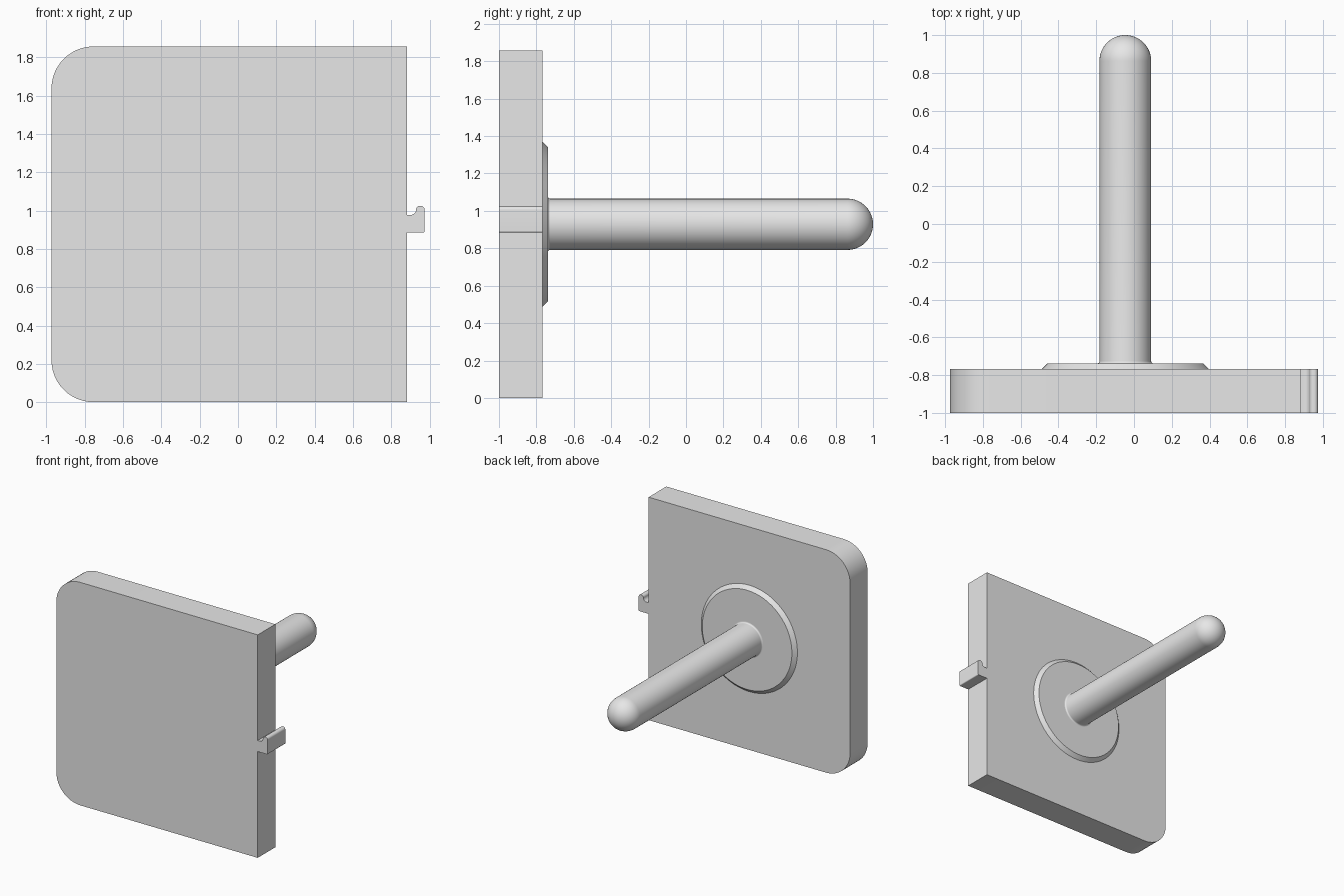
import bpy, bmesh, math
from mathutils import Vector, Matrix

if "Cube" in bpy.data.objects:
    bpy.data.objects.remove(bpy.data.objects["Cube"], do_unlink=True)

grey = bpy.data.materials.new("light_grey")
grey.use_nodes = True
grey.diffuse_color = (0.8, 0.8, 0.8, 1)
grey.node_tree.nodes["Principled BSDF"].inputs["Base Color"].default_value = (0.8, 0.8, 0.8, 1)

FRONT, BACK = -1.0, -0.768           # plate depth range
LEFT, RIGHT, HEIGHT = -0.974, 0.882, 1.857
CX, CZ = (LEFT + RIGHT) / 2, HEIGHT / 2


def finish(bm, name):
    """Turn a bmesh into a grey object with smooth curves and sharp edges."""
    bmesh.ops.recalc_face_normals(bm, faces=bm.faces)
    mesh = bpy.data.meshes.new(name)
    bm.to_mesh(mesh)
    bm.free()
    mesh.materials.append(grey)
    obj = bpy.data.objects.new(name, mesh)
    bpy.context.collection.objects.link(obj)
    bpy.ops.object.select_all(action="DESELECT")
    obj.select_set(True)
    bpy.context.view_layer.objects.active = obj
    bpy.ops.object.shade_smooth_by_angle(angle=math.radians(30))
    return obj


def rounded_outline(corners, steps=12):
    """Round each (x, z, radius) corner of a polygon with a tangent arc."""
    points = []
    for i, (x, z, r) in enumerate(corners):
        p = Vector((x, z))
        if r == 0:
            points.append(p)
            continue
        a = (Vector(corners[i - 1][:2]) - p).normalized()
        b = (Vector(corners[(i + 1) % len(corners)][:2]) - p).normalized()
        # All corners are square, so the arc centre is offset along both sides
        for k in range(steps + 1):
            t = math.pi / 2 * k / steps
            points.append(p + r * (a * (1 - math.sin(t)) + b * (1 - math.cos(t))))
    return points


def slab(name, corners):
    """Extrude a rounded outline through the plate depth."""
    bm = bmesh.new()
    face = bm.faces.new([bm.verts.new((p.x, FRONT, p.y)) for p in rounded_outline(corners)])
    new = bmesh.ops.extrude_face_region(bm, geom=[face])["geom"]
    verts = [v for v in new if isinstance(v, bmesh.types.BMVert)]
    bmesh.ops.translate(bm, verts=verts, vec=(0, BACK - FRONT, 0))
    return finish(bm, name)


def lathe(name, profile, segments=64):
    """Revolve (radius, y) points around the central front-back axis."""
    bm = bmesh.new()
    verts = [bm.verts.new((CX + r, y, CZ)) for r, y in profile]
    edges = [bm.edges.new(pair) for pair in zip(verts, verts[1:])]
    bmesh.ops.spin(bm, geom=verts + edges, cent=(CX, 0, CZ), axis=(0, 1, 0),
                   angle=math.tau, steps=segments, use_duplicate=False)
    bmesh.ops.remove_doubles(bm, verts=bm.verts, dist=0.0001)
    return finish(bm, name)


# Square plate, rounded on one side only
slab("plate", [(LEFT, 0, 0.22), (RIGHT, 0, 0), (RIGHT, HEIGHT, 0), (LEFT, HEIGHT, 0.22)])

# Upturned hook rail on the straight edge
slab("edge_hook", [(RIGHT, 0.885, 0), (0.974, 0.885, 0.008), (0.974, 1.025, 0.02),
                   (0.93, 1.025, 0.02), (0.93, 0.977, 0.03), (RIGHT, 0.977, 0)])

# Shallow chamfered disc on the back
DISC = -0.738
lathe("base_disc", [(0, BACK), (0.443, BACK), (0.413, DISC), (0, DISC)], 96)

# Rod with a small flare at its foot and a hemispherical tip
R, FLARE = 0.137, 0.012
rod = [(0, DISC)]
for k in range(7):
    t = math.pi / 2 * k / 6
    rod.append((R + FLARE * (1 - math.sin(t)), DISC + FLARE * (1 - math.cos(t))))
for k in range(17):
    t = math.pi / 2 * k / 16
    rod.append((R * math.cos(t), 1 - R + R * math.sin(t)))
lathe("rod", rod)
